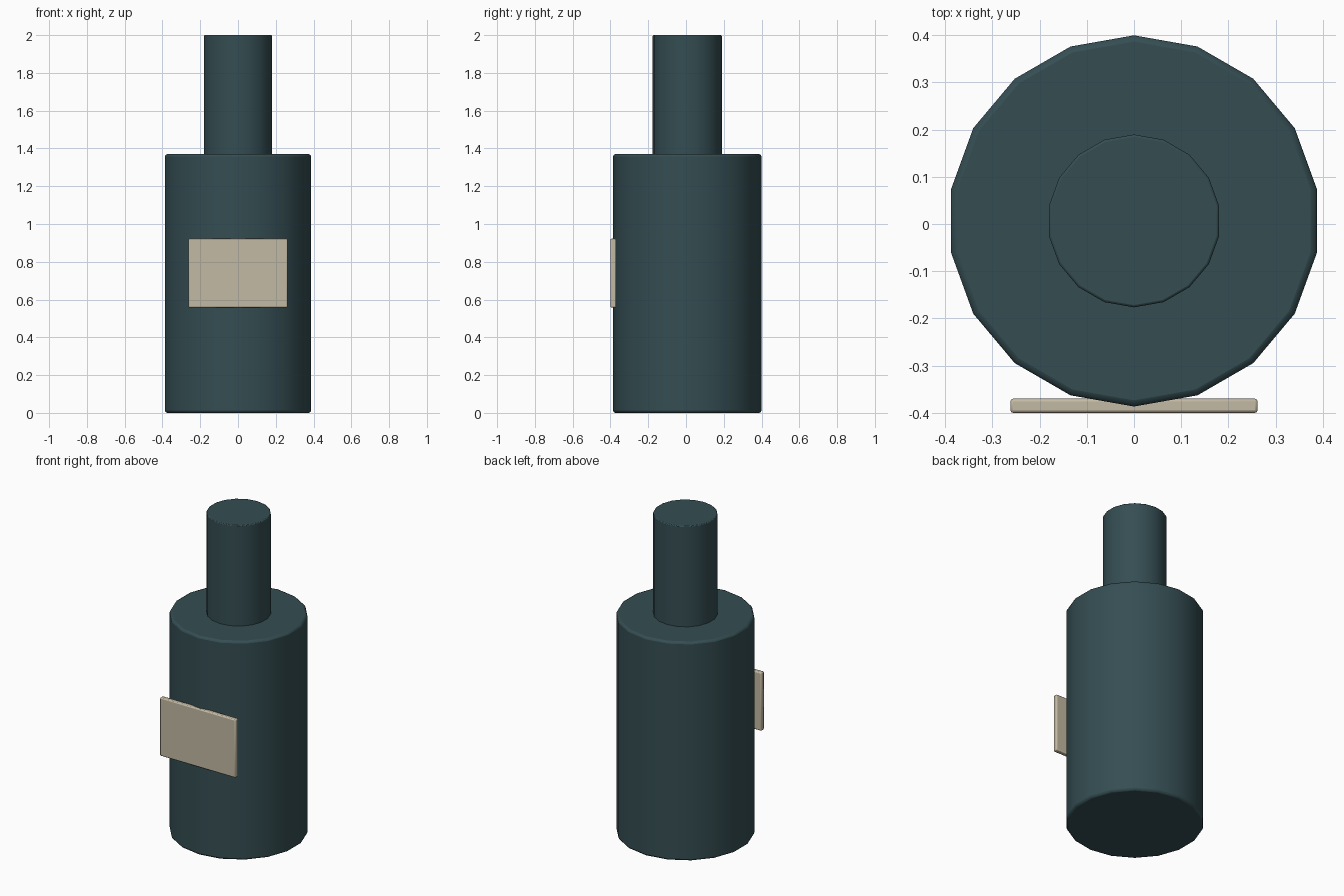
import bpy
import math

if "Cube" in bpy.data.objects:
    bpy.data.objects.remove(bpy.data.objects["Cube"])

CENTRE_Y = 0.0065


def material(name, color):
    mat = bpy.data.materials.new(name)
    mat.diffuse_color = color
    mat.use_nodes = True
    mat.node_tree.nodes["Principled BSDF"].inputs["Base Color"].default_value = mat.diffuse_color
    return mat


def finish(obj, name, mat, bevel):
    obj.name = name
    obj.data.materials.append(mat)
    mod = obj.modifiers.new("soft_edges", 'BEVEL')
    mod.width = bevel
    mod.segments = 2
    mod.limit_method = 'ANGLE'
    mod.angle_limit = math.radians(40)
    bpy.ops.object.shade_smooth_by_angle(angle=math.radians(35))


def cylinder(name, radius, z0, z1, mat, bevel):
    # 18 sides with a vertex pointing along +y
    bpy.ops.mesh.primitive_cylinder_add(
        vertices=18, radius=radius, depth=z1 - z0,
        location=(0, CENTRE_Y, (z0 + z1) / 2))
    finish(bpy.context.object, name, mat, bevel)


glass = material("dark_glass", (0.035, 0.075, 0.085, 1))
paper = material("label_paper", (0.55, 0.49, 0.37, 1))

# Bottle body and neck
cylinder("bottle_body", 0.393, 0.0, 1.37, glass, 0.013)
cylinder("bottle_neck", 0.183, 1.34, 2.0, glass, 0.005)

# Flat label plate on the front
bpy.ops.mesh.primitive_cube_add(size=1, location=(0, -0.385, 0.74))
label = bpy.context.object
label.scale = (0.524, 0.03, 0.364)
bpy.ops.object.transform_apply(location=False, rotation=False, scale=True)
finish(label, "label", paper, 0.006)
